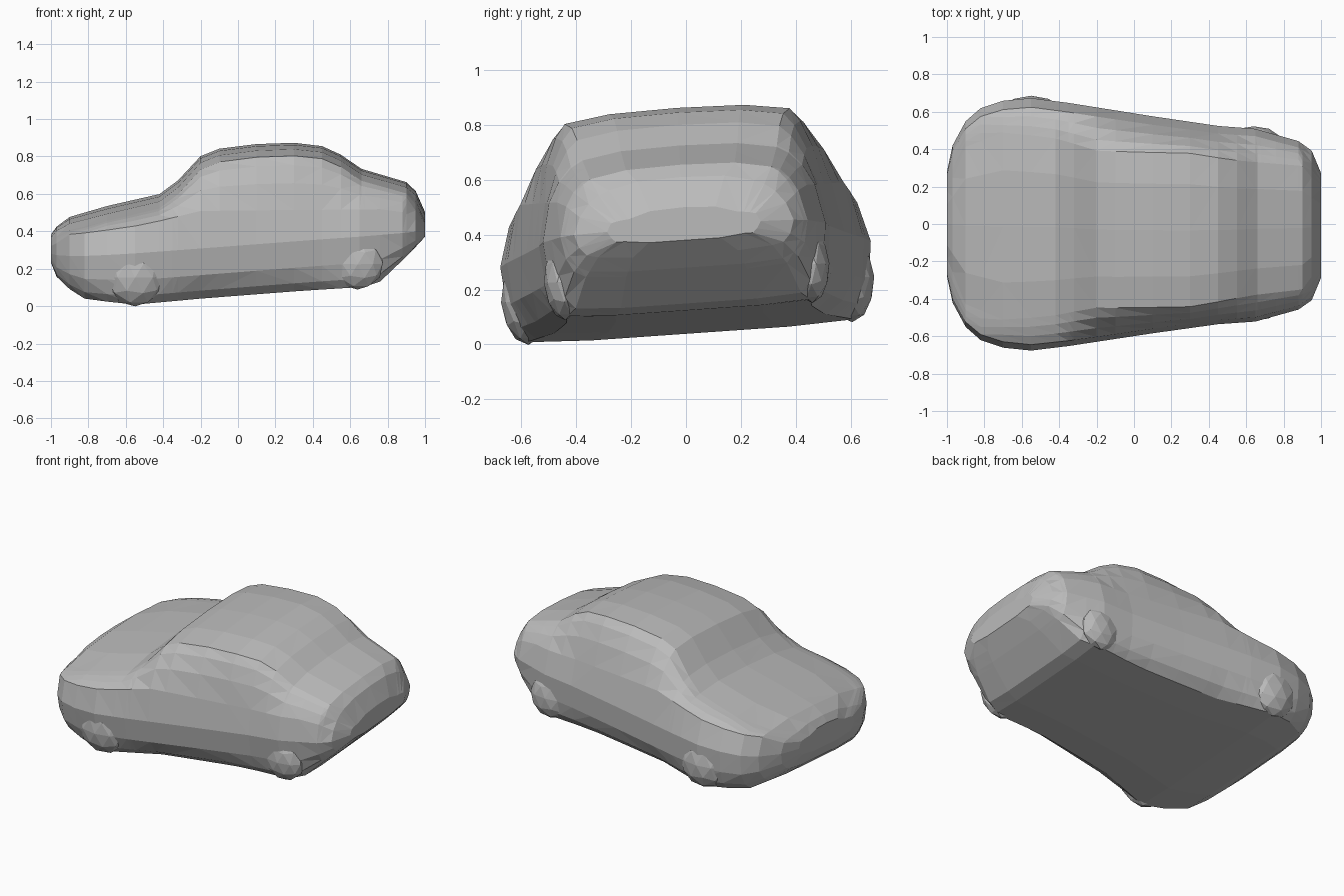
import bpy
import bmesh
from mathutils import Vector

cube = bpy.data.objects.get("Cube")
if cube:
    bpy.data.objects.remove(cube, do_unlink=True)

# One plain grey for the whole car
grey = bpy.data.materials.new("clay_grey")
grey.use_nodes = True
colour = (0.5, 0.5, 0.5, 1.0)
grey.diffuse_color = colour
grey.node_tree.nodes["Principled BSDF"].inputs["Base Color"].default_value = colour

# Lengthwise profiles as (x, value): centre heights, half widths
TOP = [(-1, .38), (-.97, .42), (-.9, .465), (-.7, .52), (-.42, .585), (-.32, .66),
       (-.2, .79), (-.1, .83), (.1, .855), (.3, .862), (.45, .845), (.55, .8),
       (.66, .725), (.9, .655), (.95, .61), (1, .5)]
BOTTOM = [(-1, .24), (-.97, .17), (-.9, .11), (-.82, .065), (-.55, .04), (.3, .1),
          (.68, .125), (.76, .15), (.9, .28), (1, .38)]
WIDTH = [(-1, .28), (-.97, .42), (-.9, .55), (-.82, .62), (-.7, .66), (-.55, .675),
         (-.35, .65), (.1, .58), (.45, .53), (.65, .515), (.88, .45), (.95, .4), (1, .28)]
ROOF_WIDTH = [(-1, .18), (-.9, .42), (-.7, .5), (-.45, .48), (-.2, .42), (.3, .41),
              (.6, .36), (.9, .33), (1, .2)]
SHOULDER = [(-1, .34), (-.9, .42), (-.5, .48), (-.2, .55), (.85, .55), (1, .46)]
SILL_RATIO = [(-1, .7), (-.8, .82), (-.6, .9), (-.2, .79), (.3, .81), (.65, .88), (1, .78)]


def sample(curve, x):
    """Linear lookup in a lengthwise profile."""
    for (xa, va), (xb, vb) in zip(curve, curve[1:]):
        if x <= xb:
            return va + (vb - va) * (x - xa) / (xb - xa)
    return curve[-1][1]


def lean(p):
    """The whole body leans slightly to one side."""
    return Vector((p.x, p.y - 0.06 * (p.z - 0.3), p.z + 0.07 * p.y))


def half_section(x):
    """Half cross-section from the floor centre to the roof centre."""
    top, floor = sample(TOP, x), sample(BOTTOM, x)
    wide, roof = sample(WIDTH, x), sample(ROOF_WIDTH, x)
    shoulder, sill = sample(SHOULDER, x), sample(SILL_RATIO, x) * wide
    waist = 0.365 + 0.065 * x
    edge, upper = top - 0.03, wide * 0.94
    shoulder = min(shoulder, edge - 0.01)
    return [(0, floor), (sill * 0.6, floor), (sill, floor + 0.01),
            ((sill + wide) / 2, floor + (waist - floor) * 0.2),
            (wide - 0.015, (floor + waist) / 2), (wide, waist),
            (upper, shoulder),
            (upper * 0.68 + roof * 0.32, shoulder * 0.5 + edge * 0.5),
            (upper * 0.33 + roof * 0.67, shoulder * 0.17 + edge * 0.83),
            (roof, edge), (roof * 0.6, top - 0.006), (0, top)]


def finish(bm, name):
    """Lean the mesh, fix its normals and turn it into a flat shaded object."""
    for v in bm.verts:
        v.co = lean(v.co)
    bmesh.ops.recalc_face_normals(bm, faces=bm.faces)
    mesh = bpy.data.meshes.new(name)
    bm.to_mesh(mesh)
    bm.free()
    mesh.materials.append(grey)
    obj = bpy.data.objects.new(name, mesh)
    bpy.context.collection.objects.link(obj)
    return obj


# Body shell: mirrored sections lofted from nose to tail
stations = sorted({x for curve in (TOP, BOTTOM, WIDTH) for x, _ in curve})
bm = bmesh.new()
rings = []
for x in stations:
    half = half_section(x)
    loop = half + [(-y, z) for y, z in half[-2:0:-1]]
    rings.append([bm.verts.new((x, y, z)) for y, z in loop])
for a, b in zip(rings, rings[1:]):
    for i in range(len(a)):
        j = (i + 1) % len(a)
        bm.faces.new((a[i], a[j], b[j], b[i]))
bm.faces.new(rings[0])
bm.faces.new(rings[-1])
bmesh.ops.triangulate(bm, faces=bm.faces)
finish(bm, "car_body")


# Wheel bulges: flattened faceted balls sunk into the flanks
def wheel_bulge(name, centre, radius, depth):
    bm = bmesh.new()
    bmesh.ops.create_icosphere(bm, subdivisions=2, radius=1)
    for v in bm.verts:
        v.co = Vector((v.co.x * radius, v.co.y * depth, v.co.z * radius)) + Vector(centre)
    finish(bm, name)


for side, sign in (("left", 1), ("right", -1)):
    wheel_bulge("front_wheel_" + side, (-0.55, sign * 0.59, 0.2), 0.16, 0.09)
    wheel_bulge("rear_wheel_" + side, (0.64, sign * 0.45, 0.26), 0.14, 0.07)
